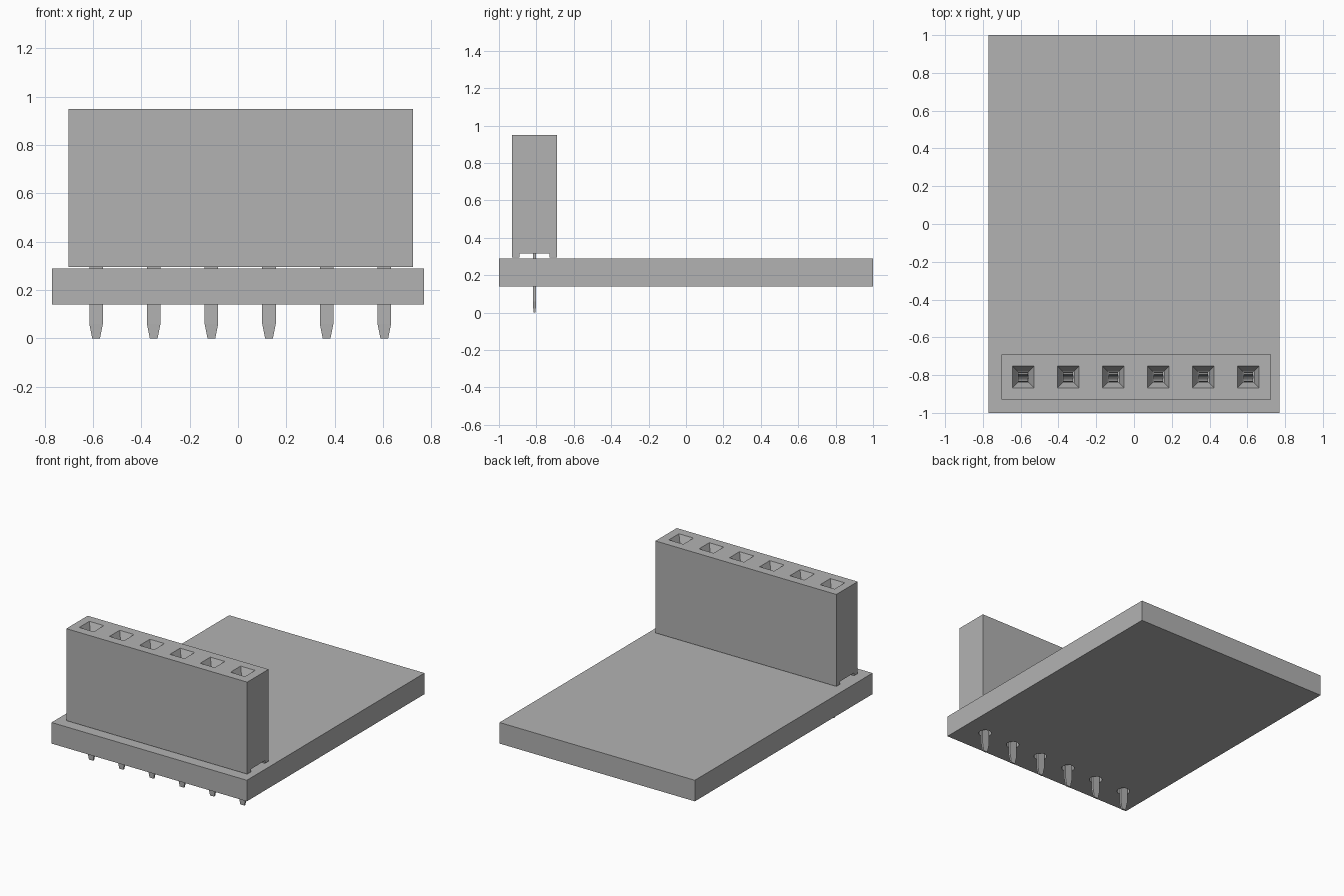
import bpy
import bmesh
import math

if "Cube" in bpy.data.objects:
    bpy.data.objects.remove(bpy.data.objects["Cube"], do_unlink=True)

grey = bpy.data.materials.new("plain grey")
grey.use_nodes = True
grey.diffuse_color = (0.448, 0.448, 0.448, 1)
grey.node_tree.nodes["Principled BSDF"].inputs["Base Color"].default_value = grey.diffuse_color

ROW_Y = -0.81
PIN_XS = [0.009 + 0.2385 * (i - 2.5) for i in range(6)]


def finish(name, bm):
    bmesh.ops.recalc_face_normals(bm, faces=bm.faces)
    mesh = bpy.data.meshes.new(name)
    bm.to_mesh(mesh)
    bm.free()
    mesh.materials.append(grey)
    obj = bpy.data.objects.new(name, mesh)
    bpy.context.collection.objects.link(obj)
    return obj


def loft(bm, x, y, rings):
    """Stack rectangles given as (z, half x, half y, y shift) into a solid."""
    loops = []
    for z, hx, hy, dy in rings:
        loops.append([bm.verts.new((x + sx * hx, y + dy + sy * hy, z))
                      for sx, sy in ((-1, -1), (1, -1), (1, 1), (-1, 1))])
    bm.faces.new(loops[0])
    bm.faces.new(loops[-1])
    for a, b in zip(loops, loops[1:]):
        for i in range(4):
            j = (i + 1) % 4
            bm.faces.new((a[i], a[j], b[j], b[i]))


def cut(obj, cutter):
    """Subtract the cutter, bake the result and discard the cutter."""
    cutter.hide_render = True
    mod = obj.modifiers.new("holes", 'BOOLEAN')
    mod.operation = 'DIFFERENCE'
    mod.solver = 'EXACT'
    mod.object = cutter
    graph = bpy.context.evaluated_depsgraph_get()
    mesh = bpy.data.meshes.new_from_object(obj.evaluated_get(graph))
    obj.modifiers.clear()
    obj.data = mesh
    bpy.data.objects.remove(cutter, do_unlink=True)


# Circuit board with round pin holes
bm = bmesh.new()
loft(bm, 0, 0, [(0.14, 0.77, 1, 0), (0.29, 0.77, 1, 0)])
board = finish("circuit_board", bm)

bm = bmesh.new()
for x in PIN_XS:
    made = bmesh.ops.create_cone(bm, cap_ends=True, segments=24,
                                 radius1=0.042, radius2=0.042, depth=0.4)
    bmesh.ops.translate(bm, verts=made["verts"], vec=(x, ROW_Y, 0.215))
cut(board, finish("board_hole_cutter", bm))

# Header housing: end profile with a channel underneath, swept along x
left, right = 0.724, -0.702
half = [(0.12, 0.95), (0.12, 0.295), (0.08, 0.295), (0.08, 0.315)]
profile = half + [(-y, z) for y, z in reversed(half)]
bm = bmesh.new()
end = bm.faces.new([bm.verts.new((right, ROW_Y + y, z)) for y, z in profile])
swept = bmesh.ops.extrude_face_region(bm, geom=[end])
bmesh.ops.translate(bm, vec=(left - right, 0, 0),
                    verts=[v for v in swept["geom"] if isinstance(v, bmesh.types.BMVert)])
housing = finish("header_housing", bm)

# Funnel-shaped sockets
bm = bmesh.new()
for x in PIN_XS:
    loft(bm, x, ROW_Y, [(0.42, 0.03, 0.03, 0), (0.89, 0.03, 0.03, 0),
                        (0.95, 0.057, 0.057, 0), (0.97, 0.057, 0.057, 0)])
cut(housing, finish("socket_cutter", bm))

# Contact pins: tapered flat tail plus two spring leaves in the socket
for n, x in enumerate(PIN_XS, 1):
    bm = bmesh.new()
    loft(bm, x, ROW_Y, [(0, 0.016, 0.006, 0), (0.06, 0.028, 0.008, 0),
                        (0.5, 0.028, 0.008, 0)])
    for side in (-1, 1):
        loft(bm, x, ROW_Y, [(0.49, 0.026, 0.004, side * 0.006),
                            (0.6, 0.026, 0.004, side * 0.022),
                            (0.81, 0.026, 0.004, side * 0.008),
                            (0.86, 0.026, 0.004, side * 0.02)])
    finish(f"contact_pin_{n}", bm)
